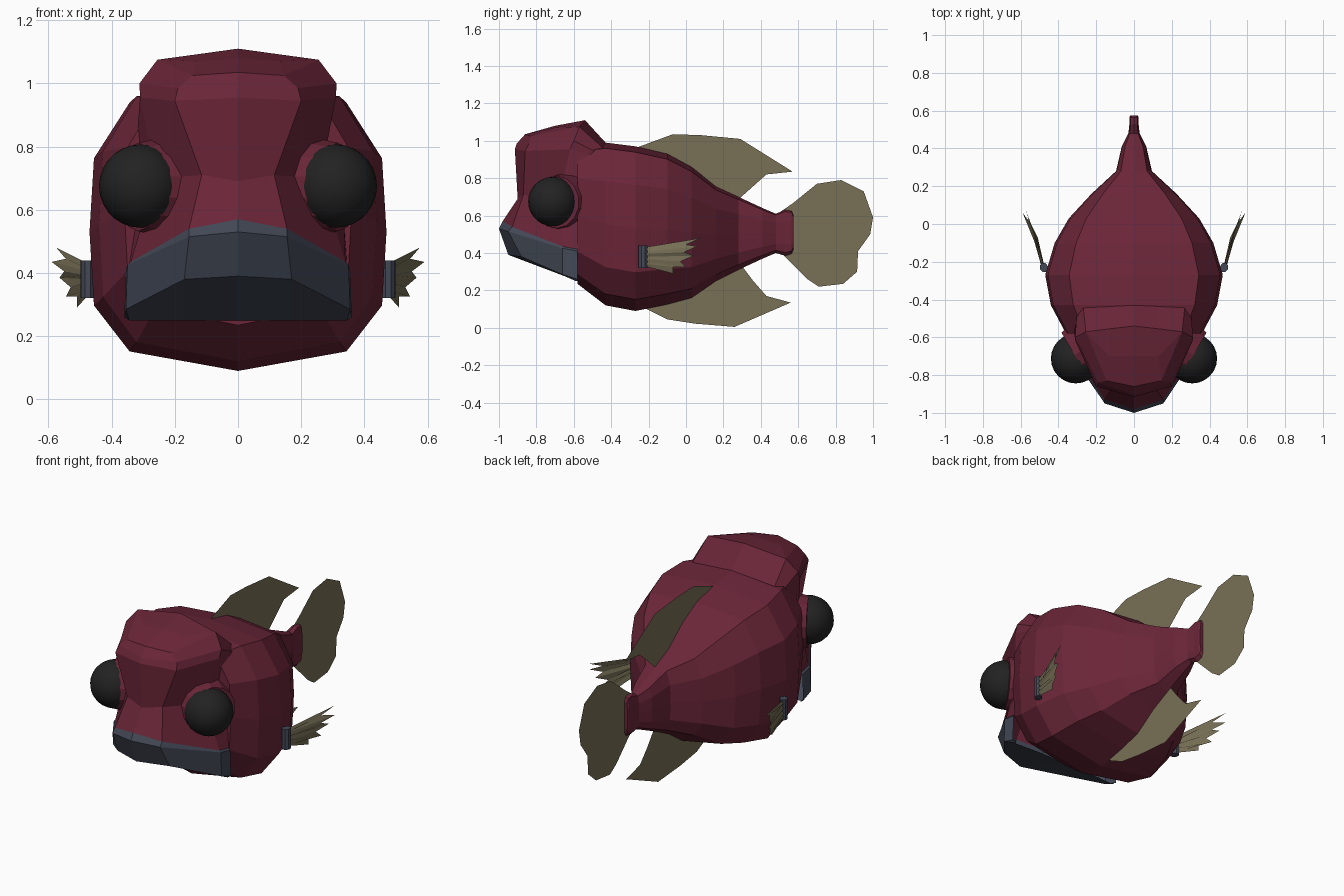
import bpy, bmesh, math
from mathutils import Vector

if "Cube" in bpy.data.objects:
    bpy.data.objects.remove(bpy.data.objects["Cube"])


def material(name, rgb):
    m = bpy.data.materials.new(name)
    m.diffuse_color = (*rgb, 1)
    m.use_nodes = True
    m.node_tree.nodes["Principled BSDF"].inputs["Base Color"].default_value = m.diffuse_color
    return m


RED = material("deep red", (0.145, 0.019, 0.040))
SLATE = material("slate lip", (0.055, 0.065, 0.092))
FIN = material("olive fin", (0.19, 0.165, 0.095))
BLACK = material("eye black", (0.016, 0.016, 0.016))


def build(name, verts, faces, mats, fix=True):
    me = bpy.data.meshes.new(name)
    me.from_pydata(verts, [], faces)
    for m in mats:
        me.materials.append(m)
    if fix:
        bm = bmesh.new()
        bm.from_mesh(me)
        bmesh.ops.remove_doubles(bm, verts=bm.verts, dist=0.0005)
        bmesh.ops.recalc_face_normals(bm, faces=bm.faces)
        bm.to_mesh(me)
        bm.free()
    ob = bpy.data.objects.new(name, me)
    bpy.context.collection.objects.link(ob)
    return ob


# Body: one twelve-sided section, scaled along the length
half = [(0, 1), (.73, .93), (.97, .53), (1, 0), (.97, -.53), (.73, -.86), (0, -1)]
section = half + [(-x, z) for x, z in half[-2:0:-1]]
# y, half width, bottom, top
stations = [(-.58, .36, .235, .97), (-.43, .44, .12, .99), (-.27, .47, .09, .97),
            (-.10, .42, .125, .93), (.03, .345, .16, .86), (.16, .225, .25, .755),
            (.28, .095, .31, .70), (.41, .065, .37, .64), (.48, .03, .40, .61),
            (.53, .024, .385, .63), (.565, .024, .395, .625), (.575, .02, .42, .60)]
verts, n = [], len(section)
for y, w, lo, hi in stations:
    verts += [(w * x, y, (lo + hi) / 2 + z * (hi - lo) / 2) for x, z in section]
faces = [(i * n + j, i * n + (j + 1) % n, (i + 1) * n + (j + 1) % n, (i + 1) * n + j)
         for i in range(len(stations) - 1) for j in range(n)]
faces += [tuple(range(n)), tuple(range((len(stations) - 1) * n, len(stations) * n))]
build("body", verts, faces, [RED])

# Head: stacked levels, each running from the front centre round to the side
levels = [
    [(0, -.58, .25), (.17, -.58, .25), (.345, -.59, .25), (.345, -.57, .25)],
    [(0, -.95, .39), (.17, -.88, .38), (.355, -.66, .285), (.36, -.58, .26)],
    [(0, -1.0, .53), (.155, -.95, .515), (.35, -.66, .425), (.355, -.58, .41)],
    [(0, -.98, .57), (.155, -.93, .54), (.34, -.66, .435), (.345, -.58, .42)],
    [(0, -.90, .69), (.115, -.87, .71), (.26, -.68, .70), (.33, -.50, .70)],
    [(0, -.915, .955), (.20, -.86, .945), (.31, -.62, .955), (.30, -.45, .91)],
    [(0, -.905, .985), (.19, -.84, .985), (.312, -.60, 1.0), (.30, -.44, .92)],
    [(0, -.86, 1.035), (.145, -.83, 1.025), (.255, -.57, 1.075), (.27, -.43, .95)],
    [(0, -.70, 1.08), (.13, -.70, 1.07), (.255, -.57, 1.075), (.27, -.43, .95)],
    [(0, -.54, 1.11), (.13, -.555, 1.092), (.255, -.57, 1.075), (.27, -.43, .95)],
    [(0, -.43, .99), (.13, -.43, .97), (.27, -.43, .95), (.27, -.43, .95)],
]
verts = []
for row in levels:
    verts += [(-x, y, z) for x, y, z in row[:0:-1]] + row
cols = 7
faces = [(i * cols + j, i * cols + j + 1, (i + 1) * cols + j + 1, (i + 1) * cols + j)
         for i in range(len(levels) - 1) for j in range(cols - 1)]


def clean(face):
    """Drop repeated corners so collapsed quads become triangles."""
    out = []
    for i in face:
        if all((Vector(verts[i]) - Vector(verts[k])).length > .001 for k in out):
            out.append(i)
    return out


kept = [(clean(f), 1 if i < 3 * (cols - 1) else 0) for i, f in enumerate(faces)]
kept = [k for k in kept if len(k[0]) > 2]
head = build("head", verts, [k[0] for k in kept], [RED, SLATE], fix=False)
for poly, (_, slot) in zip(head.data.polygons, kept):
    poly.material_index = slot

# Median fins and tail: flat sheets given as (y, z) outlines
sheets = {
    "dorsal_fin": [(-.30, .95), (-.07, 1.035), (.08, 1.03), (.29, 1.01), (.57, .835),
                   (.43, .82), (.29, .695), (.10, .70)],
    "ventral_fin": [(-.23, .11), (-.10, .045), (.05, .022), (.26, .005), (.56, .135),
                    (.43, .17), (.36, .25), (.30, .33), (.10, .35)],
    "tail_fin": [(.49, .61), (.57, .665), (.70, .77), (.83, .79), (.95, .73), (1, .59),
                 (.985, .50), (.92, .41), (.915, .30), (.84, .235), (.71, .22),
                 (.65, .26), (.50, .41)],
}
for name, outline in sheets.items():
    build(name, [(0, y, z) for y, z in outline], [tuple(range(len(outline)))], [FIN], fix=False)


def place(ob, name, mat, rot=None):
    ob.name = name
    ob.data.materials.append(mat)
    if rot:
        ob.rotation_euler = rot
    return ob


# Pleated side fin: tips and valleys of the fan as (x, y, z)
fan = [(.575, .08, .48), (.545, .0, .445), (.59, .06, .435), (.55, -.01, .405),
       (.565, .04, .385), (.53, -.03, .355), (.545, .0, .325), (.51, -.07, .325),
       (.51, -.07, .29)]

for s, side in ((1, "right"), (-1, "left")):
    # Eye and its socket
    bpy.ops.mesh.primitive_uv_sphere_add(segments=24, ring_count=14, radius=.132,
                                         location=(s * .308, -.712, .675))
    eye = place(bpy.context.object, side + "_eye", BLACK)
    bpy.ops.object.shade_smooth()
    axis = Vector((s * .86, -.5, 0))
    bpy.ops.mesh.primitive_cone_add(vertices=14, radius1=.165, radius2=.14, depth=.13,
                                    location=Vector((s * .285, -.675, .672)) - axis * .03)
    place(bpy.context.object, side + "_eye_socket", RED,
          axis.to_track_quat('Z', 'Y').to_euler())

    # Side fin with its mount
    k = len(fan)
    roots = [(.478 + (.012 if i % 2 else -.004), -.225, .43 - .1 * i / (k - 1)) for i in range(k)]
    pts = [(s * x, y, z) for x, y, z in roots + fan]
    build(side + "_side_fin", pts, [(i, i + 1, k + i + 1, k + i) for i in range(k - 1)], [FIN])
    bpy.ops.mesh.primitive_cylinder_add(vertices=8, radius=1, depth=1,
                                        location=(s * .477, -.23, .38))
    mount = place(bpy.context.object, side + "_fin_mount", SLATE, (0, 0, -s * .4))
    mount.scale = (.022, .026, .12)
